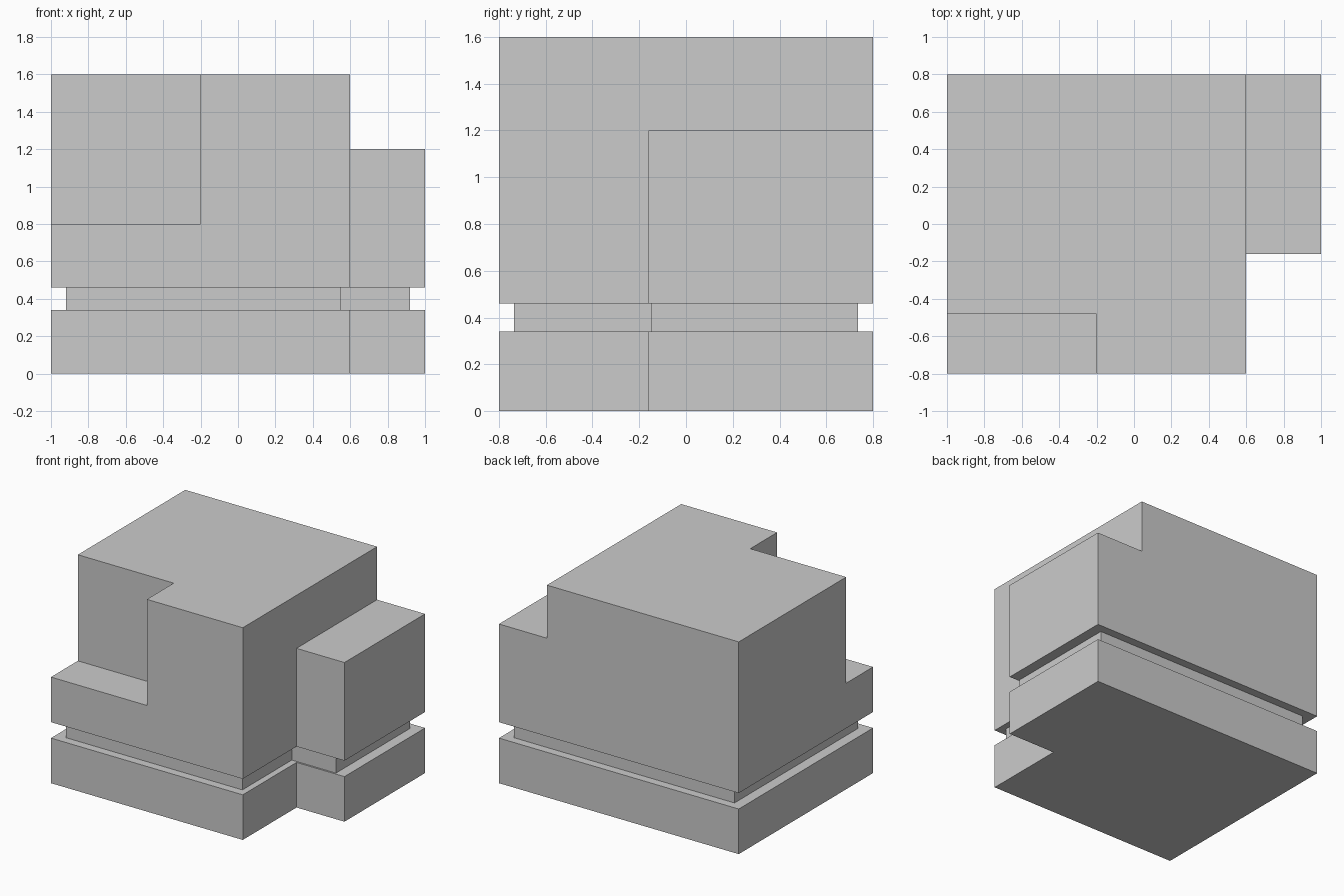
import bpy, bmesh

if "Cube" in bpy.data.objects:
    bpy.data.objects.remove(bpy.data.objects["Cube"])


def stack(name, outline, levels):
    """Closed solid: the outline repeated at each (z, scale) level."""
    bm = bmesh.new()
    rings = [[bm.verts.new((x * s, y * s, z)) for x, y in outline]
             for z, s in levels]
    n = len(outline)
    for a, b in zip(rings, rings[1:]):
        for i in range(n):
            j = (i + 1) % n
            bm.faces.new((a[i], a[j], b[j], b[i]))
    bm.faces.new(rings[0][::-1])
    bm.faces.new(rings[-1])
    bmesh.ops.recalc_face_normals(bm, faces=bm.faces)
    mesh = bpy.data.meshes.new(name)
    bm.to_mesh(mesh)
    bm.free()
    obj = bpy.data.objects.new(name, mesh)
    bpy.context.collection.objects.link(obj)
    return obj


def cut(target, name, x0, x1, y0, y1, z0, z1):
    """Subtract a box from the target with a hidden cutter."""
    cutter = stack(name, [(x0, y0), (x1, y0), (x1, y1), (x0, y1)],
                   [(z0, 1), (z1, 1)])
    cutter.hide_render = True
    cutter.display_type = 'WIRE'
    mod = target.modifiers.new(name, 'BOOLEAN')
    mod.operation = 'DIFFERENCE'
    mod.solver = 'EXACT'
    mod.object = cutter
    cutter.hide_set(True)


# L-shaped block with a recessed band between the base and upper mass
footprint = [(-1, -0.8), (0.6, -0.8), (0.6, -0.16),
             (1, -0.16), (1, 0.8), (-1, 0.8)]
block = stack("stepped_block", footprint,
              [(0, 1), (0.34, 1), (0.34, 0.92),
               (0.46, 0.92), (0.46, 1), (1.6, 1)])

# Lower roof over the right wing
cut(block, "wing_roof_cutter", 0.6, 1.3, -0.5, 1.2, 1.2, 2.0)

# Terrace at the front left corner
cut(block, "terrace_cutter", -1.3, -0.2, -1.2, -0.48, 0.8, 2.0)
